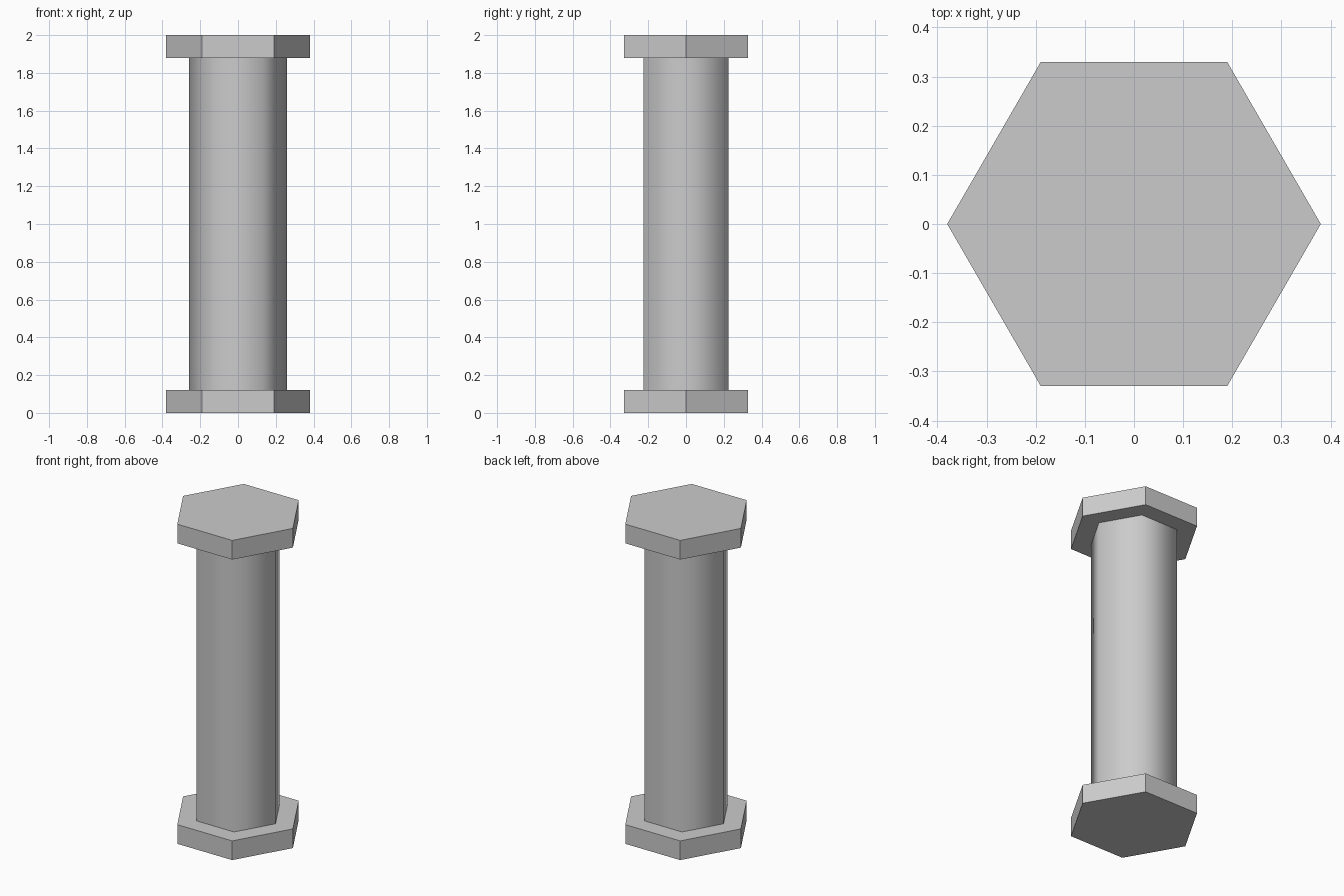
import bpy
import math

cube = bpy.data.objects.get("Cube")
if cube:
    bpy.data.objects.remove(cube, do_unlink=True)

grey = bpy.data.materials.new("light_grey")
grey.use_nodes = True
colour = (0.6, 0.6, 0.6, 1)
grey.diffuse_color = colour
grey.node_tree.nodes["Principled BSDF"].inputs["Base Color"].default_value = colour

HEIGHT = 2.0
CAP = 0.12


def hex_prism(name, radius, z_low, z_high, fill="NGON"):
    """Six-sided prism with corners on the x axis."""
    bpy.ops.mesh.primitive_cylinder_add(
        vertices=6, radius=radius, depth=z_high - z_low, end_fill_type=fill,
        location=(0, 0, (z_low + z_high) / 2), rotation=(0, 0, math.pi / 2))
    bpy.ops.object.transform_apply(location=False, rotation=True, scale=False)
    obj = bpy.context.object
    obj.name = name
    obj.data.materials.append(grey)
    return obj


# Wide flat plates at both ends
hex_prism("bottom_plate", 0.38, 0, CAP)
hex_prism("top_plate", 0.38, HEIGHT - CAP, HEIGHT)

# Slim shaft, its side facets blended smoothly
hex_prism("shaft", 0.26, CAP, HEIGHT - CAP, "NOTHING")
bpy.ops.object.shade_smooth_by_angle(angle=math.radians(70))
